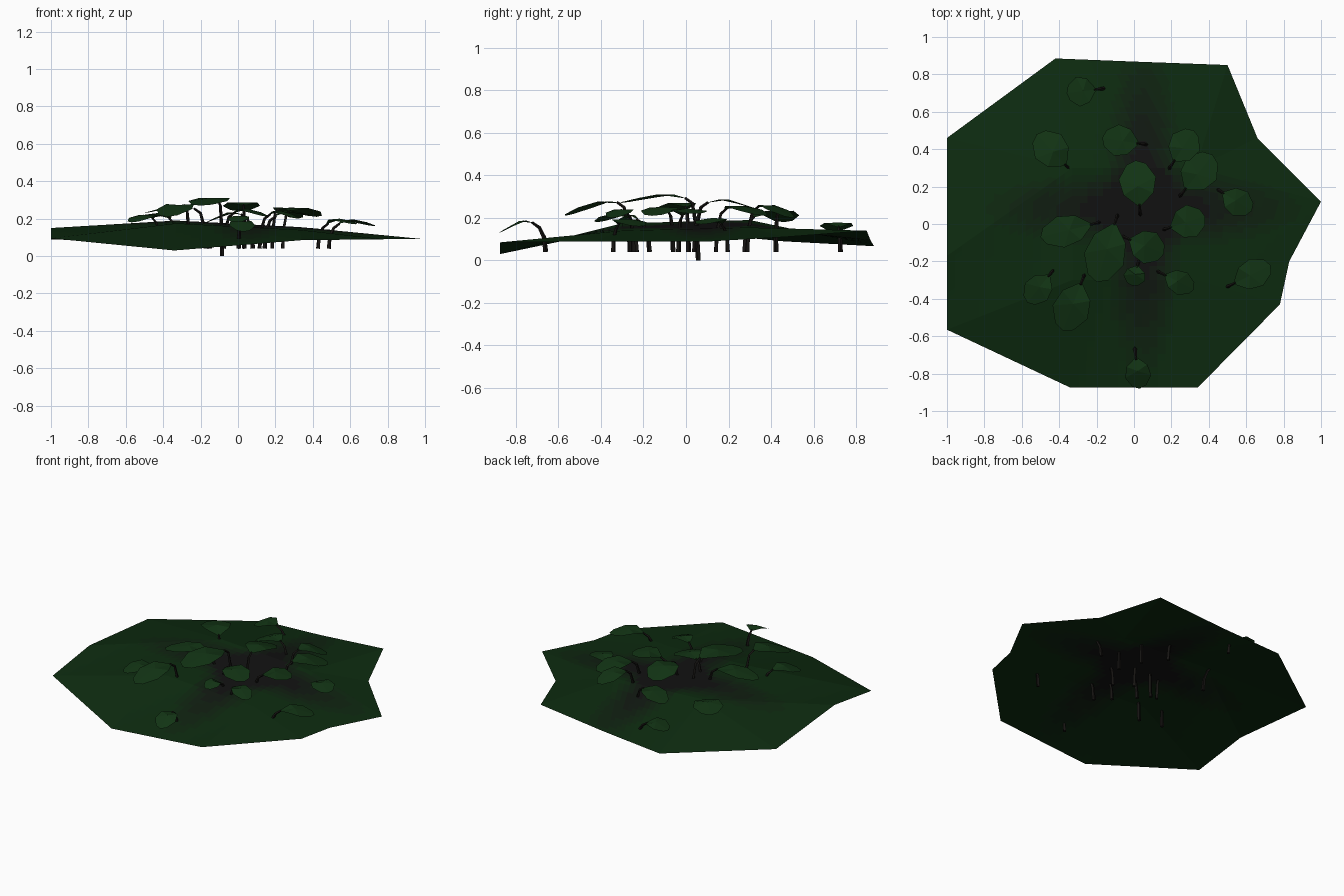
import bpy, bmesh, math
from mathutils import Vector

if "Cube" in bpy.data.objects:
    bpy.data.objects.remove(bpy.data.objects["Cube"])


def material(name, rgb):
    m = bpy.data.materials.new(name)
    m.diffuse_color = (*rgb, 1)
    m.use_nodes = True
    m.node_tree.nodes["Principled BSDF"].inputs["Base Color"].default_value = m.diffuse_color
    return m


def make_object(name, bm, mats):
    me = bpy.data.meshes.new(name)
    bm.to_mesh(me)
    bm.free()
    for m in mats:
        me.materials.append(m)
    ob = bpy.data.objects.new(name, me)
    bpy.context.collection.objects.link(ob)
    return ob


soil, grass = Vector((0.006, 0.006, 0.006)), Vector((0.004, 0.024, 0.005))
SHADES = 6
ground_mats = [material(f"ground_{i}", soil.lerp(grass, i / (SHADES - 1))) for i in range(SHADES)]
leaf_mat = material("leaf_green", (0.006, 0.034, 0.007))
stem_mat = material("stem_dark", (0.008, 0.007, 0.006))

# Ground sheet: irregular rim and four raised inner points
rim = [(-1, -.565, .095), (-.34, -.875, .03), (.34, -.875, .085), (.78, -.43, .09),
       (.83, -.2, .09), (1, .12, .09), (.66, .46, .11), (.5, .85, .14),
       (.01, .868, .095), (-.42, .885, .067), (-1, .46, .09), (-1, -.17, .15)]
inner = [(-.33, -.3, .175), (.33, -.3, .14), (.33, .3, .155), (-.33, .3, .19)]
bm = bmesh.new()
r = [bm.verts.new(p) for p in rim]
c = [bm.verts.new(p) for p in inner]
for f in [(r[0], r[1], c[0]), (r[1], r[2], c[1], c[0]), (r[2], r[3], c[1]),
          (r[3], r[4], c[1]), (r[4], r[5], c[2], c[1]), (r[5], r[6], c[2]),
          (r[6], r[7], c[2]), (r[7], r[8], c[2]), (r[8], r[9], c[3], c[2]),
          (r[9], r[10], c[3]), (r[10], r[11], c[3]), (r[11], r[0], c[0], c[3]),
          (c[0], c[1], c[2], c[3])]:
    bm.faces.new(f)
bmesh.ops.subdivide_edges(bm, edges=bm.edges[:], cuts=15, use_grid_fill=True)
# Dark cross fading into green
for f in bm.faces:
    p = f.calc_center_median()
    x, y = abs(p.x - .05), abs(p.y - .08)
    arm = min(max(0, 1 - math.hypot(x / .9, y / .22)) + max(0, 1 - math.hypot(x / .22, y / .95)), 1)
    f.material_index = round((1 - min(1, arm * 1.5)) * (SHADES - 1))
make_object("ground", bm, ground_mats)

# Leaves: base point, tip point, width
plants = [
    ((-.20, .72, .155), (-.36, .70, .14), .16), ((-.36, .31, .20), (-.52, .48, .20), .19),
    ((.03, .43, .22), (-.17, .46, .18), .17), ((.03, .09, .27), (.01, .34, .24), .20),
    ((.21, .33, .25), (.32, .50, .20), .17), ((.27, .18, .24), (.42, .37, .21), .20),
    ((.47, .17, .17), (.63, .07, .17), .15), ((.19, -.02, .21), (.38, .04, .22), .18),
    ((-.22, .00, .25), (-.50, -.07, .23), .17), ((-.10, .01, .29), (-.20, -.31, .27), .22),
    ((-.03, -.08, .23), (.16, -.16, .21), .18), ((.02, -.22, .19), (-.01, -.33, .18), .12),
    ((.16, -.27, .22), (.32, -.35, .20), .13), ((.53, -.32, .17), (.73, -.22, .16), .16),
    ((-.45, -.27, .20), (-.57, -.42, .18), .15), ((-.28, -.31, .27), (-.38, -.57, .21), .20),
    ((.01, -.71, .175), (.03, -.88, .13), .14)]

# Leaf blade outline: fraction along, half width fraction, lift
OUTLINE = [(.28, .40, .015), (.62, .50, .005), (.92, .26, 0)]
for i, (base, tip, width) in enumerate(plants, 1):
    b, t = Vector(base), Vector(tip)
    run = t - b
    side = Vector((-run.y, run.x, 0)).normalized() * width
    up = Vector((0, 0, 1))
    bm = bmesh.new()
    vb = bm.verts.new(b)
    mid = bm.verts.new(b + run * .45 + up * .03)
    vt = bm.verts.new(t)
    rows = [[bm.verts.new(b + run * u + side * w * s + up * (h + .05 * u * (1 - u)))
             for u, w, h in OUTLINE] for s in (-1, 1)]
    for s, (p, q, e) in zip((-1, 1), rows):
        for f in [(vb, p, mid), (p, q, mid), (q, e, vt, mid)]:
            bm.faces.new(f if s < 0 else f[::-1])
    make_object(f"leaf_{i}", bm, [leaf_mat])

    # Arched stem: tapered four-sided tube from below the ground to the leaf base
    d = Vector((run.x, run.y, 0)).normalized()
    foot = b - d * .05
    foot.z = 0 if i == 10 else .04
    path = [foot, foot.lerp(b, .5) - d * .018, b - d * .02 - up * .02, b + d * .015 + up * .004]
    bm = bmesh.new()
    rings = []
    n = side.normalized()
    for k, p in enumerate(path):
        tan = (path[min(k + 1, 3)] - path[max(k - 1, 0)]).normalized()
        m = tan.cross(n).normalized()
        rad = .012 - .002 * k
        rings.append([bm.verts.new(p + (n * math.cos(a) + m * math.sin(a)) * rad)
                      for a in (j * math.pi / 2 for j in range(4))])
    for lo, hi in zip(rings, rings[1:]):
        for j in range(4):
            bm.faces.new((lo[j], lo[(j + 1) % 4], hi[(j + 1) % 4], hi[j]))
    bm.faces.new(rings[0][::-1])
    bm.faces.new(rings[-1])
    make_object(f"stem_{i}", bm, [stem_mat])
